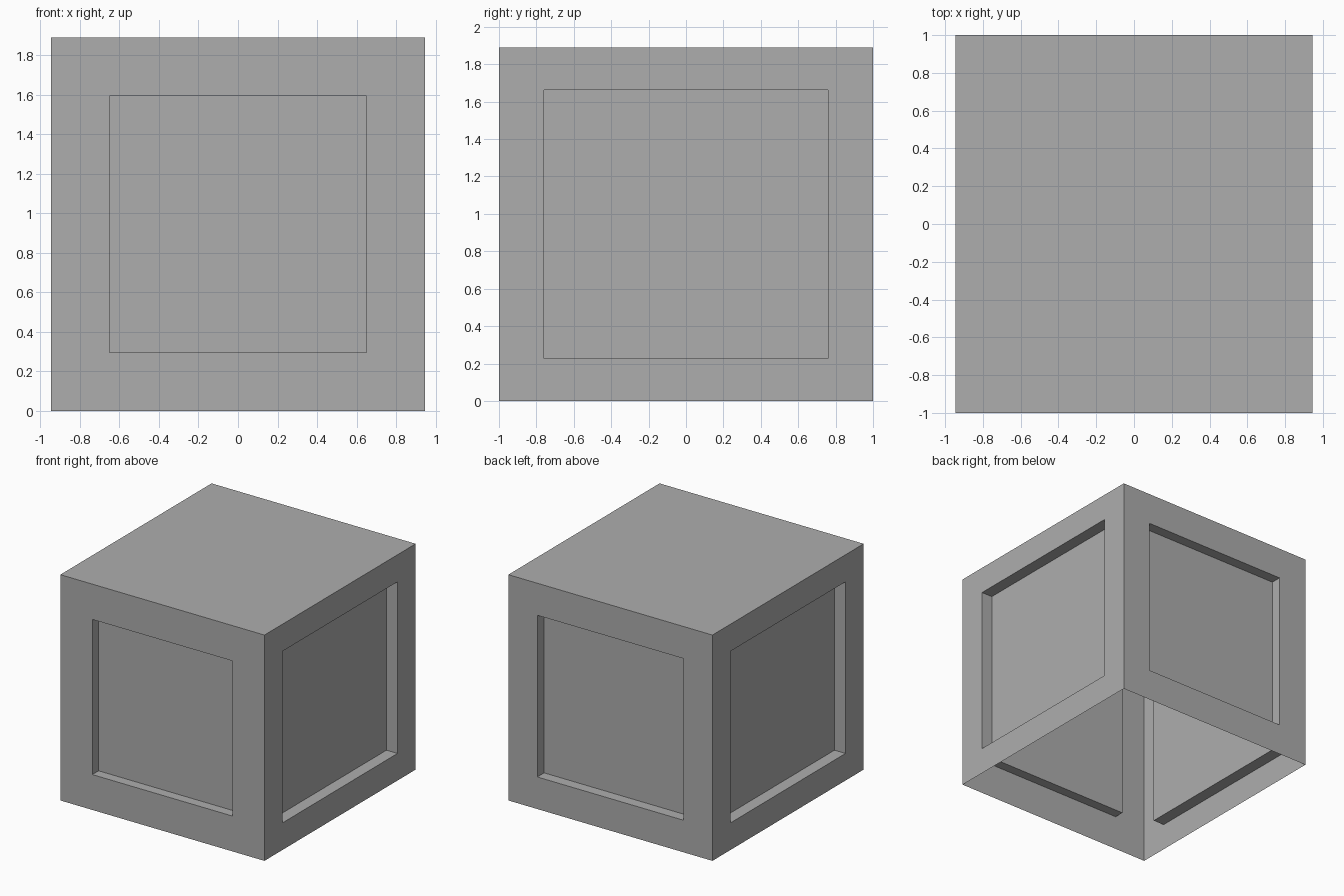
import bpy, bmesh
from mathutils import Vector

old = bpy.data.objects.get("Cube")
if old:
    bpy.data.objects.remove(old, do_unlink=True)

HX, HY, H = 0.945, 1.0, 1.89

# Plain grey material
grey = bpy.data.materials.new("mid_grey")
grey.use_nodes = True
colour = (0.42, 0.42, 0.42, 1)
grey.diffuse_color = colour
grey.node_tree.nodes["Principled BSDF"].inputs["Base Color"].default_value = colour

bm = bmesh.new()


def add_wall(normal, scale, depth):
    """Upright wall with a recessed panel, wound to face outwards."""
    n = Vector(normal)
    across = Vector((0, 0, 1)).cross(n)
    half = HY if n.x else HX
    centre = n * (HX if n.x else HY) + Vector((0, 0, H / 2))

    def ring(s, inward):
        return [bm.verts.new(centre - n * inward + across * a * half * s
                             + Vector((0, 0, b * H / 2 * s)))
                for a, b in ((-1, -1), (1, -1), (1, 1), (-1, 1))]

    rings = [ring(1, 0), ring(scale, 0), ring(scale, depth)]
    for outer, inner in zip(rings, rings[1:]):
        for i in range(4):
            j = (i + 1) % 4
            bm.faces.new((outer[i], outer[j], inner[j], inner[i]))
    bm.faces.new(rings[-1])


# Four walls: front, back, then the matching sides
add_wall((0, -1, 0), 0.687, 0.083)
add_wall((0, 1, 0), 0.716, 0.09)
for side in (-1, 1):
    add_wall((side, 0, 0), 0.76, 0.102)

# Flat lid; the underside stays open
bm.faces.new([bm.verts.new((x * HX, y * HY, H))
              for x, y in ((-1, -1), (1, -1), (1, 1), (-1, 1))])
bmesh.ops.remove_doubles(bm, verts=bm.verts, dist=0.0001)

mesh = bpy.data.meshes.new("panelled_box")
bm.to_mesh(mesh)
bm.free()
mesh.materials.append(grey)
box = bpy.data.objects.new("panelled_box", mesh)
bpy.context.collection.objects.link(box)
